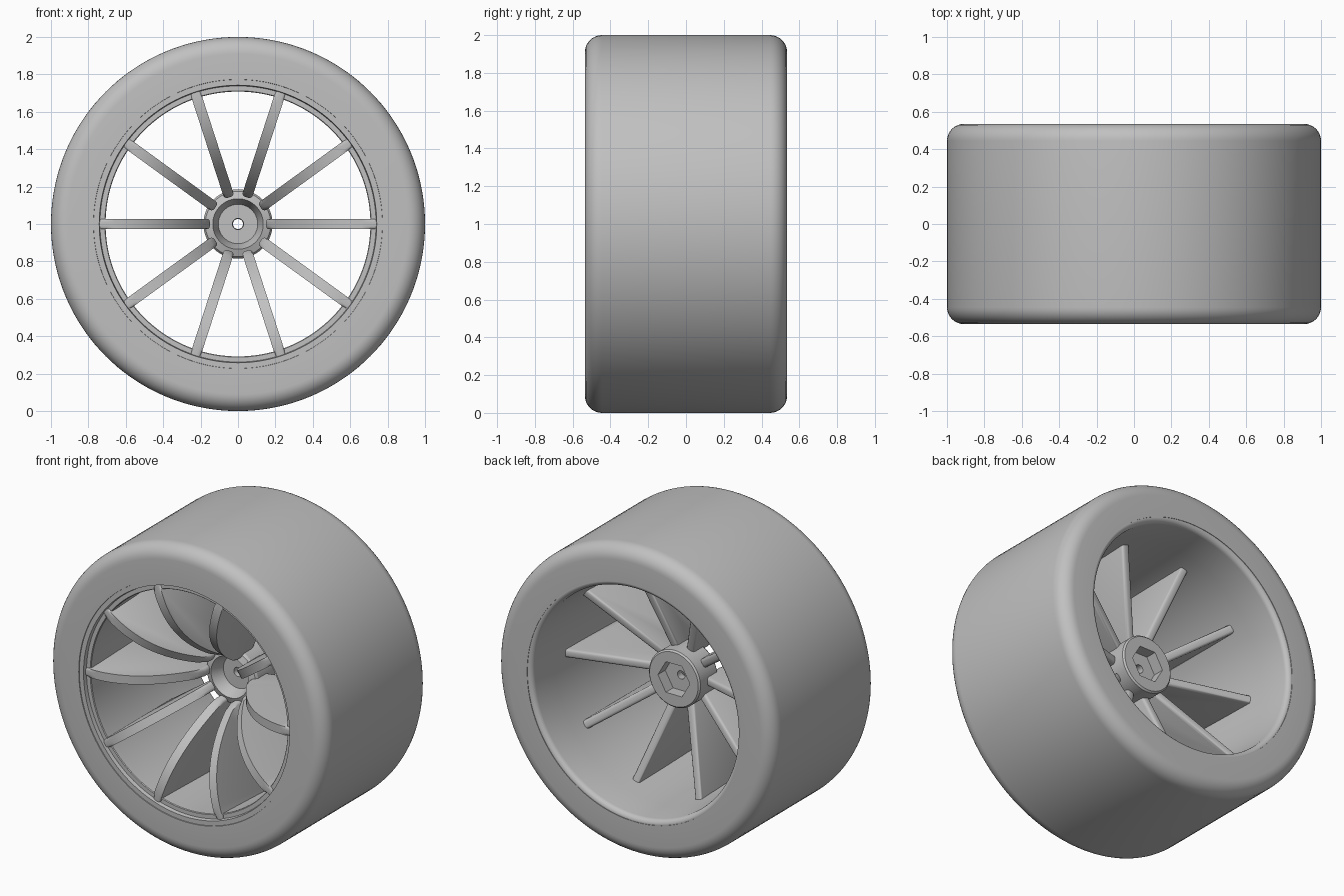
import bpy, bmesh, math
from mathutils import Vector

default = bpy.data.objects.get("Cube")
if default:
    bpy.data.objects.remove(default)

grey = bpy.data.materials.new("plain grey")
grey.use_nodes = True
colour = (0.53, 0.53, 0.53, 1)
grey.diffuse_color = colour
grey.node_tree.nodes["Principled BSDF"].inputs["Base Color"].default_value = colour


def finish(bm, name):
    """Turn a bmesh into a shaded object on the axle line."""
    bmesh.ops.recalc_face_normals(bm, faces=bm.faces)
    mesh = bpy.data.meshes.new(name)
    bm.to_mesh(mesh)
    bm.free()
    mesh.materials.append(grey)
    obj = bpy.data.objects.new(name, mesh)
    bpy.context.collection.objects.link(obj)
    obj.location.z = 1
    return obj


def smooth(obj, angle=35):
    bpy.ops.object.select_all(action='DESELECT')
    obj.select_set(True)
    bpy.context.view_layer.objects.active = obj
    bpy.ops.object.shade_smooth_by_angle(angle=math.radians(angle))


def lathe(name, profile, sides=144):
    """Spin a closed (radius, y) outline around the y axis."""
    bm = bmesh.new()
    rings = []
    for i in range(sides):
        a = math.tau * i / sides
        rings.append([bm.verts.new((r * math.cos(a), y, r * math.sin(a))) for r, y in profile])
    n = len(profile)
    for i in range(sides):
        p, q = rings[i], rings[(i + 1) % sides]
        for j in range(n):
            k = (j + 1) % n
            bm.faces.new((p[j], p[k], q[k], q[j]))
    return finish(bm, name)


def arc(r, y, radius, start, end, steps=8):
    """Rounded corner points for a profile, angles in degrees."""
    angles = [math.radians(start + (end - start) * i / steps) for i in range(steps + 1)]
    return [(r + radius * math.cos(a), y + radius * math.sin(a)) for a in angles]


# Tyre with rounded shoulders and flat sidewalls
half, fillet = 0.535, 0.09
tyre = lathe("tyre",
             [(0.773, -half)]
             + arc(1 - fillet, fillet - half, fillet, -90, 0)
             + arc(1 - fillet, half - fillet, fillet, 0, 90)
             + [(0.77, half), (0.77, -0.52)])
smooth(tyre)

# Rim barrel: stepped lip in front, rounded flare behind
rim = lathe("rim_barrel",
            [(0.77, -0.53), (0.742, -0.53), (0.738, -0.505), (0.712, -0.505),
             (0.708, -0.5), (0.708, -0.46), (0.735, 0.3)]
            + arc(0.77, 0.5, 0.032, 180, 90, 5)
            + [(0.775, 0.53), (0.775, -0.53)])
smooth(rim)

# Hub with a dished front and a small axle hole
hub = lathe("hub",
            [(0.185, 0.115), (0.175, 0.125), (0.022, 0.125), (0.03, 0.0),
             (0.105, 0.0), (0.11, -0.02), (0.135, -0.085), (0.175, -0.07),
             (0.185, -0.055)], 80)

# Hexagonal drive socket cut into the back of the hub
bm = bmesh.new()
corners = [Vector((0.115 * math.cos(i * math.tau / 6), 0.05, 0.115 * math.sin(i * math.tau / 6)))
           for i in range(6)]
base = bm.faces.new([bm.verts.new(c) for c in corners])
pushed = bmesh.ops.extrude_face_region(bm, geom=[base])["geom"]
bmesh.ops.translate(bm, vec=(0, 0.2, 0), verts=[v for v in pushed if isinstance(v, bmesh.types.BMVert)])
if base.is_valid and len(bm.faces) < 8:
    bm.faces.new([v for v in bm.verts if v.co.y < 0.1])
cutter = finish(bm, "socket_cutter")
cutter.hide_render = True
cut = hub.modifiers.new("socket", 'BOOLEAN')
cut.operation = 'DIFFERENCE'
cut.solver = 'EXACT'
cut.object = cutter
smooth(hub, 30)
bpy.ops.object.modifier_apply(modifier=cut.name)
bpy.data.objects.remove(cutter)


# Fin-shaped spokes: bowed front edge, straight back edge
def make_fin(name):
    outer, control, inner = Vector((0.74, -0.515)), Vector((0.38, -0.545)), Vector((0.15, -0.12))
    steps = 18
    outline = []
    for i in range(steps + 1):
        t = i / steps
        outline.append(outer * (1 - t) ** 2 + control * 2 * t * (1 - t) + inner * t * t)
    outline += [Vector((0.15, 0.035)), Vector((0.74, 0.2))]
    thickness = 0.056
    bm = bmesh.new()
    sides = [[bm.verts.new((p.x, p.y, s * thickness / 2)) for p in outline] for s in (-1, 1)]
    caps = [bm.faces.new(side) for side in sides]
    n = len(outline)
    for i in range(n):
        j = (i + 1) % n
        bm.faces.new((sides[0][i], sides[0][j], sides[1][j], sides[1][i]))
    edges = [e for cap in caps for e in cap.edges]
    bmesh.ops.bevel(bm, geom=edges, offset=0.018, segments=3, profile=0.5, affect='EDGES')
    return finish(bm, name)


first = make_fin("spoke_1")
smooth(first, 40)
for i in range(1, 10):
    spoke = bpy.data.objects.new(f"spoke_{i + 1}", first.data)
    bpy.context.collection.objects.link(spoke)
    spoke.location.z = 1
    spoke.rotation_euler.y = math.tau * i / 10
